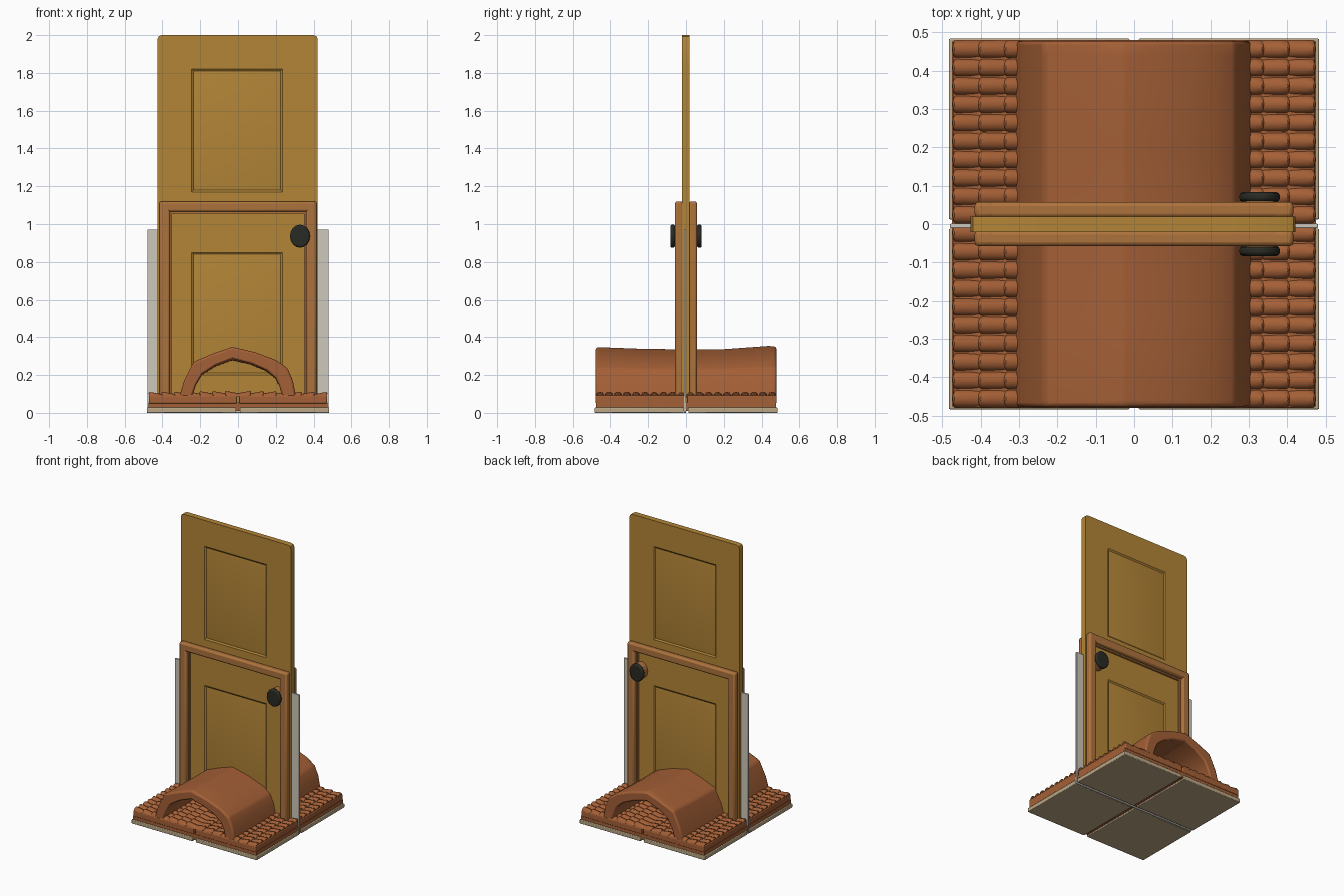
import bpy, bmesh, math

if "Cube" in bpy.data.objects:
    bpy.data.objects.remove(bpy.data.objects["Cube"])

def mat(name, c):
    m = bpy.data.materials.new(name)
    m.diffuse_color = (*c, 1)
    m.use_nodes = True
    m.node_tree.nodes["Principled BSDF"].inputs["Base Color"].default_value = m.diffuse_color
    return m

GOLD = mat("golden wood", (0.45, 0.235, 0.038))
FRAME = mat("orange wood", (0.42, 0.17, 0.047))
TERRA = mat("terracotta", (0.37, 0.115, 0.037))
WHITE = mat("white plaster", (0.62, 0.58, 0.50))
CREAM = mat("cream stone", (0.50, 0.39, 0.24))
BLACK = mat("black metal", (0.022, 0.024, 0.018))

def finish(name, bm, m, bevel=0, segs=2, smooth=35):
    bmesh.ops.recalc_face_normals(bm, faces=bm.faces[:])
    me = bpy.data.meshes.new(name)
    bm.to_mesh(me)
    bm.free()
    ob = bpy.data.objects.new(name, me)
    bpy.context.collection.objects.link(ob)
    me.materials.append(m)
    if bevel:
        b = ob.modifiers.new("bevel", 'BEVEL')
        b.width, b.segments, b.limit_method = bevel, segs, 'ANGLE'
    if smooth:
        bpy.ops.object.select_all(action='DESELECT')
        ob.select_set(True)
        bpy.context.view_layer.objects.active = ob
        bpy.ops.object.shade_smooth_by_angle(angle=math.radians(smooth))
    return ob

def add_box(bm, x0, x1, y0, y1, z0, z1):
    vs = bmesh.ops.create_cube(bm, size=1)["verts"]
    for v in vs:
        v.co.x = x1 if v.co.x > 0 else x0
        v.co.y = y1 if v.co.y > 0 else y0
        v.co.z = z1 if v.co.z > 0 else z0

def box(name, dims, m, bevel=0):
    bm = bmesh.new()
    add_box(bm, *dims)
    return finish(name, bm, m, bevel)

# Base: four cream floor plates, with a tiled-roof slab in four parts above
for sx in (-1, 1):
    for sy in (-1, 1):
        q = f"{'left' if sx < 0 else 'right'}_{'front' if sy < 0 else 'back'}"
        xs = sorted((sx * 0.012, sx * 0.483))
        ys = sorted((sy * 0.012, sy * 0.484))
        box("floor_plate_" + q, (*xs, *ys, 0, 0.028), CREAM, 0.004)
        xs = sorted((sx * 0.004, sx * 0.472))
        ys = sorted((sy * 0.004, sy * 0.48))
        box("roof_slab_" + q, (*xs, *ys, 0.05, 0.092), TERRA, 0.005)
box("roof_underlay", (-0.475, 0.475, -0.476, 0.476, 0.01, 0.055), TERRA)

# Rows of barrel tiles with rounded lips, stepping down towards both sides
bm = bmesh.new()
N, ROWS, COLS = 6, 20, 7
pitch, length = 0.96 / ROWS, 0.47 / COLS
for side in (-1, 1):
    for c in range(COLS):
        for r in range(ROWS):
            yc = -0.48 + pitch * (r + 0.5)
            x0 = c * length
            zc = 0.092 - 0.006 * c / COLS
            rings = []
            for t, h in ((0, 0.012), (0.7, 0.021), (0.93, 0.023), (1.0, 0.016)):
                ring = []
                for i in range(N + 1):
                    a = math.pi * i / N
                    bulge = 0.012 * (math.sin(a) - 0.7) * t
                    x = min(x0 + length * t + bulge, 0.474)
                    ring.append(bm.verts.new((side * x, yc + math.cos(a) * pitch * 0.51,
                                              zc - 0.006 + (h + 0.006) * math.sin(a))))
                rings.append(ring)
            for a, b in zip(rings, rings[1:]):
                for i in range(N):
                    bm.faces.new((a[i], a[i + 1], b[i + 1], b[i]))
            bm.faces.new(rings[-1])
            bm.faces.new(rings[0])
finish("roof_tiles", bm, TERRA, smooth=50)

# Arched vault running front to back
outer = [(-0.312, 0.08), (-0.285, 0.17), (-0.235, 0.268), (-0.13, 0.312), (-0.03, 0.346),
         (0.09, 0.318), (0.20, 0.277), (0.262, 0.235), (0.29, 0.17), (0.308, 0.08)]
inner = [(-0.245, 0.08), (-0.222, 0.15), (-0.19, 0.205), (-0.12, 0.25), (-0.03, 0.285),
         (0.07, 0.26), (0.15, 0.225), (0.198, 0.185), (0.22, 0.14), (0.236, 0.08)]
profile = outer + inner[::-1]
bm = bmesh.new()
rings = []
for y, k in ((-0.478, 1.0), (-0.46, 1.01), (-0.25, 0.98), (0, 0.965), (0.2, 0.97),
             (0.44, 1.035), (0.478, 1.02)):
    rings.append([bm.verts.new((x, y, 0.08 + (z - 0.08) * k)) for x, z in profile])
n = len(profile)
for a, b in zip(rings, rings[1:]):
    for i in range(n):
        j = (i + 1) % n
        bm.faces.new((a[i], a[j], b[j], b[i]))
h = len(outer)
for ring in (rings[0], rings[-1]):
    for i in range(h - 1):
        bm.faces.new((ring[i], ring[i + 1], ring[n - 2 - i], ring[n - 1 - i]))
finish("arched_vault", bm, TERRA, 0.010, 2, 40)

# Thin white wall, mostly hidden behind the door
box("plaster_wall", (-0.48, 0.48, -0.011, 0.001, 0.0, 0.972), WHITE, 0.003)

# Tall door with clipped top corners and two sunken-edge panels on each face
bm = bmesh.new()
add_box(bm, -0.426, 0.422, -0.021, 0.019, 0.03, 2.0)
cuts = [((x, 0, 0), (1, 0, 0)) for x in (-0.245, 0.235)]
cuts += [((0, 0, z), (0, 0, 1)) for z in (0.2, 0.85, 1.17, 1.82)]
for co, no in cuts:
    bmesh.ops.bisect_plane(bm, geom=bm.verts[:] + bm.edges[:] + bm.faces[:],
                           plane_co=co, plane_no=no)
bm.normal_update()
panels = []
for f in bm.faces:
    c = f.calc_center_median()
    if abs(f.normal.y) > 0.9 and abs(c.x) < 0.1 and (0.2 < c.z < 0.85 or 1.17 < c.z < 1.82):
        panels.append(f)
bmesh.ops.inset_individual(bm, faces=panels, thickness=0.014, depth=-0.007)
bmesh.ops.inset_individual(bm, faces=panels, thickness=0.035, depth=0.005)
corners = [e for e in bm.edges
           if all(v.co.z > 1.99 and abs(v.co.x) > 0.4 for v in e.verts)
           and abs(e.verts[0].co.y - e.verts[1].co.y) > 0.03]
bmesh.ops.bevel(bm, geom=corners, offset=0.022, segments=2, affect='EDGES', profile=0.5)
finish("door", bm, GOLD, smooth=25)

# Front and back door frames, knobs and their mounting plates
for s, tag in ((-1, "front"), (1, "back")):
    ys = sorted((s * 0.016, s * 0.058))
    box("frame_left_" + tag, (-0.416, -0.36, *ys, 0.05, 1.12), FRAME, 0.011)
    box("frame_right_" + tag, (0.36, 0.416, *ys, 0.05, 1.12), FRAME, 0.011)
    box("frame_top_" + tag, (-0.416, 0.416, *ys, 1.065, 1.12), FRAME, 0.011)
    ys = sorted((s * 0.016, s * 0.032))
    for x0, x1, z0, z1, nm in ((-0.365, -0.35, 0.05, 1.06, "left"),
                               (0.35, 0.365, 0.05, 1.06, "right"),
                               (-0.365, 0.365, 1.055, 1.07, "top")):
        box(f"frame_stop_{nm}_{tag}", (x0, x1, *ys, z0, z1), FRAME)
    for nm, m, rx, rz, y0, y1, bv in (("knob_plate_", FRAME, 0.047, 0.057, 0.015, 0.062, 0.004),
                                      ("knob_", BLACK, 0.053, 0.061, 0.058, 0.083, 0.009)):
        bm = bmesh.new()
        bmesh.ops.create_cone(bm, cap_ends=True, segments=16, radius1=1, radius2=1, depth=1)
        for v in bm.verts:
            x, y, z = v.co
            v.co = (0.328 + x * rx, s * (y0 if z < 0 else y1), 0.936 + y * rz)
        finish(nm + tag, bm, m, bv, 2, 40)
